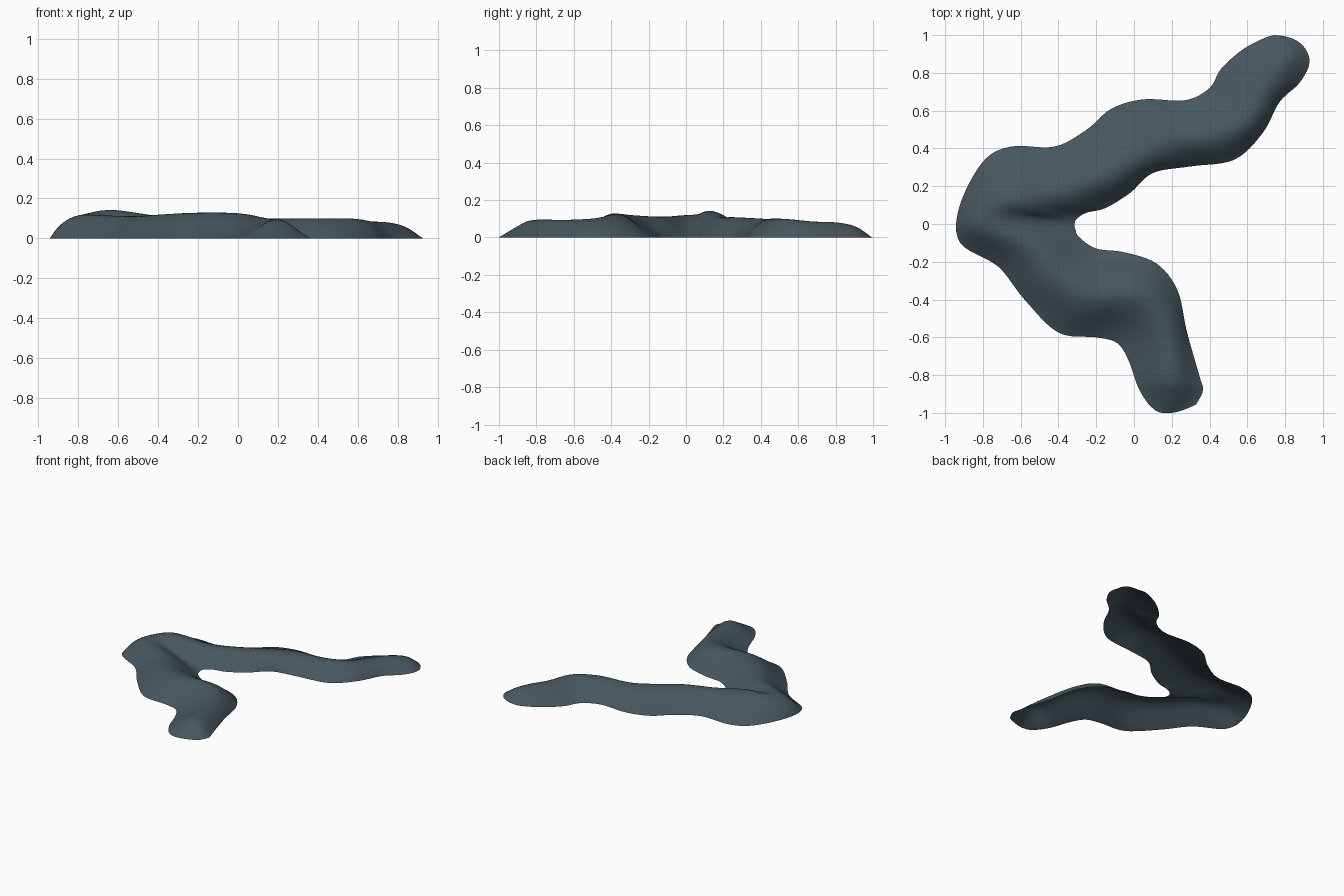
import bpy, bmesh
from mathutils import Vector

if "Cube" in bpy.data.objects:
    bpy.data.objects.remove(bpy.data.objects["Cube"])

# Three guide curves of the winding hill, matched station by station
OUTER = [(.74, 1), (.68, .98), (.57, .92), (.46, .82), (.40, .72), (.27, .655), (.05, .66),
         (-.12, .61), (-.25, .50), (-.42, .41), (-.65, .41), (-.80, .33), (-.925, .09),
         (-.92, -.10), (-.72, -.225), (-.58, -.40), (-.40, -.575), (-.20, -.60),
         (-.09, -.63), (-.03, -.72), (.02, -.86), (.07, -.945), (.11, -.985)]
RIDGE = [(.87, .965, 0), (.82, .90, .06), (.74, .80, .082), (.66, .68, .086), (.58, .54, .10),
         (.40, .46, .102), (.18, .44, .10), (0, .35, .105), (-.17, .25, .11), (-.37, .18, .11),
         (-.55, .15, .135), (-.65, .12, .145), (-.74, .06, .125), (-.74, -.02, .12),
         (-.53, -.13, .112), (-.40, -.28, .12), (-.22, -.375, .13), (0, -.38, .128),
         (.12, -.47, .105), (.18, -.64, .095), (.20, -.82, .095), (.215, -.90, .06),
         (.20, -1, 0)]
INNER = [(.93, .87), (.92, .82), (.87, .74), (.77, .645), (.68, .48), (.53, .34), (.30, .305),
         (.10, .27), (-.02, .165), (-.15, .085), (-.25, .06), (-.30, .03), (-.315, 0),
         (-.31, -.03), (-.29, -.07), (-.20, -.13), (-.05, -.15), (.12, -.21), (.23, -.35),
         (.28, -.57), (.345, -.80), (.365, -.88), (.33, -.955)]
STEPS, ACROSS = 6, 24


def smooth_path(points):
    """Catmull-Rom curve through the points."""
    p = [Vector(q).to_3d() for q in points]
    p = [2 * p[0] - p[1]] + p + [2 * p[-1] - p[-2]]
    out = []
    for i in range(1, len(p) - 2):
        a, b, c, d = p[i - 1:i + 3]
        for s in range(STEPS):
            t = s / STEPS
            out.append(.5 * (2 * b + (c - a) * t + (2 * a - 5 * b + 4 * c - d) * t * t
                             + (3 * b - a - 3 * c + d) * t ** 3))
    return out + [p[-2]]


def profile(t):
    """Rounded hill section: 0 at the foot, 1 on the ridge."""
    u = 1 - abs(2 * t - 1)
    return .5 * u * u * (3 - 2 * u) + .5 * u * (2 - u)


# Hill shell, open underneath: sections swept along the guide curves
bm = bmesh.new()
rows = []
for o, r, n in zip(smooth_path(OUTER), smooth_path(RIDGE), smooth_path(INNER)):
    row = []
    for j in range(ACROSS + 1):
        t = j / ACROSS
        p = o * (1 - t) * (1 - 2 * t) + r * 4 * t * (1 - t) + n * t * (2 * t - 1)
        row.append(bm.verts.new((p.x, p.y, max(r.z, 0) * profile(t))))
    rows.append(row)
for a, b in zip(rows, rows[1:]):
    for j in range(ACROSS):
        bm.faces.new((a[j], b[j], b[j + 1], a[j + 1]))

# Soften the bends a little, keeping the foot on the ground
inside = [v for v in bm.verts if not v.is_boundary]
for _ in range(4):
    bmesh.ops.smooth_vert(bm, verts=inside, factor=.5, use_axis_x=True, use_axis_y=True, use_axis_z=True)
for f in bm.faces:
    f.smooth = True
    f.normal_update()
    if f.normal.z < 0:
        f.normal_flip()

mesh = bpy.data.meshes.new("winding_hill")
bm.to_mesh(mesh)
bm.free()
hill = bpy.data.objects.new("winding_hill", mesh)
bpy.context.collection.objects.link(hill)

slate = bpy.data.materials.new("slate_blue_grey")
slate.diffuse_color = (.061, .093, .112, 1)
slate.use_nodes = True
slate.node_tree.nodes["Principled BSDF"].inputs["Base Color"].default_value = slate.diffuse_color
mesh.materials.append(slate)
